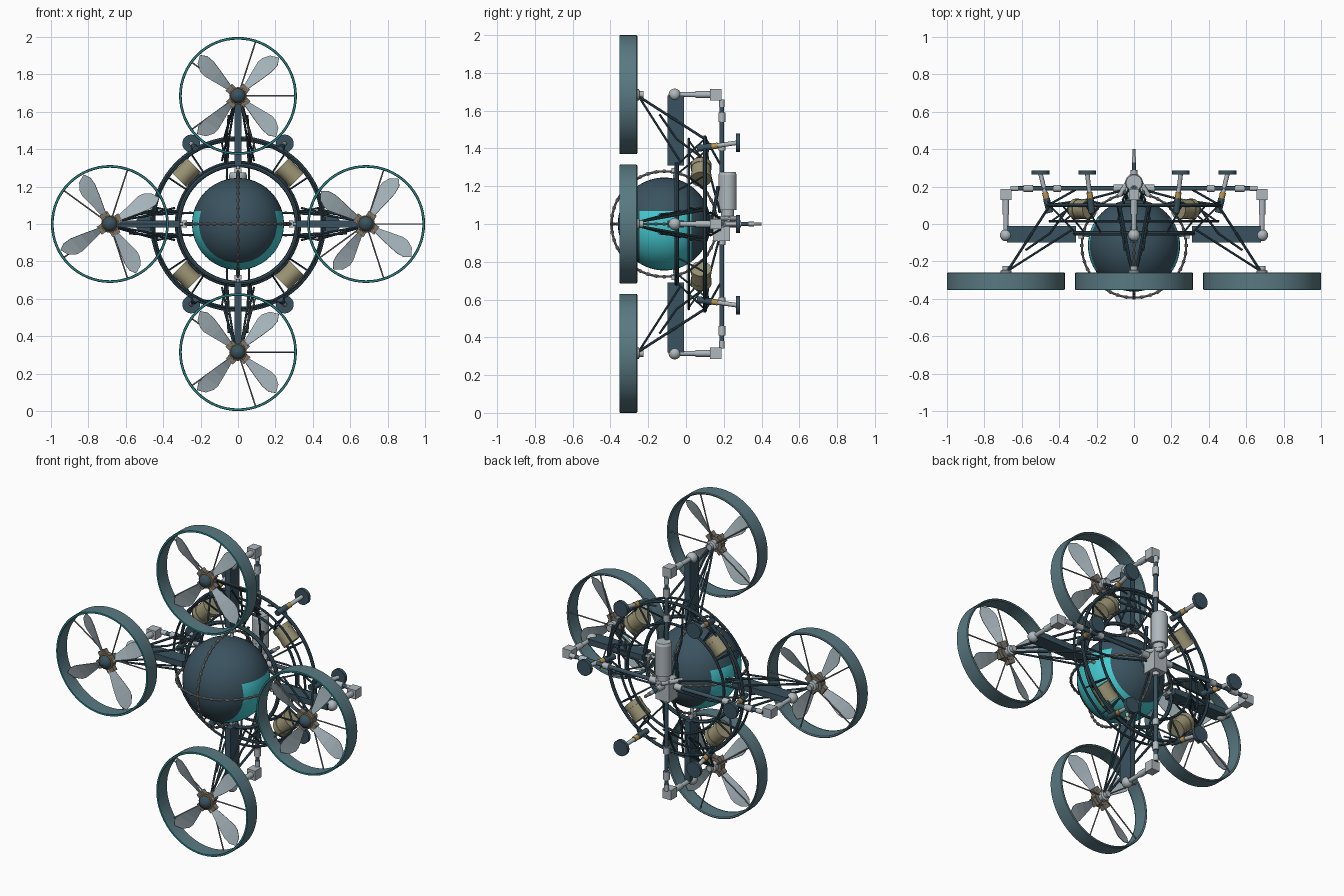
import bpy, bmesh, math
from mathutils import Vector, Matrix

if "Cube" in bpy.data.objects:
    bpy.data.objects.remove(bpy.data.objects["Cube"])

def mat(name, r, g, b):
    m = bpy.data.materials.new(name)
    m.diffuse_color = (r, g, b, 1)
    m.use_nodes = True
    m.node_tree.nodes["Principled BSDF"].inputs["Base Color"].default_value = m.diffuse_color
    return m

DARK = mat("dark slate", 0.042, 0.085, 0.115)
SHROUD = mat("shroud blue grey", 0.1, 0.19, 0.22)
TEAL = mat("window teal", 0.06, 0.6, 0.65)
TRIM = mat("trim teal", 0.03, 0.22, 0.235)
LIGHT = mat("light metal", 0.43, 0.48, 0.51)
BLADE = mat("blade grey", 0.38, 0.46, 0.5)
OLIVE = mat("olive tan", 0.32, 0.29, 0.17)
GOLD = mat("gold", 0.5, 0.3, 0.08)
WIRE = mat("wire grey", 0.24, 0.24, 0.24)
TAUPE = mat("taupe", 0.2, 0.175, 0.145)

def finish(name, bm, *mats):
    me = bpy.data.meshes.new(name)
    bmesh.ops.recalc_face_normals(bm, faces=bm.faces)
    bm.to_mesh(me)
    bm.free()
    for m in mats:
        me.materials.append(m)
    me.shade_smooth()
    me.set_sharp_from_angle(angle=math.radians(35))
    ob = bpy.data.objects.new(name, me)
    bpy.context.collection.objects.link(ob)
    return ob

def P(k, r, t, y):
    """Point on arm k: radial, tangential and depth position."""
    a = k * math.pi / 2
    c, s = math.cos(a), math.sin(a)
    return Vector((r * c - t * s, y, 1 + r * s + t * c))

def rod(bm, a, b, r, n=8, r2=None):
    a, b = Vector(a), Vector(b)
    d = b - a
    m = Matrix.Translation((a + b) / 2) @ d.to_track_quat('Z', 'Y').to_matrix().to_4x4()
    bmesh.ops.create_cone(bm, cap_ends=True, segments=n, radius1=r,
                          radius2=r if r2 is None else r2, depth=d.length, matrix=m)

def path(bm, pts, r):
    for a, b in zip(pts, pts[1:]):
        rod(bm, a, b, r)

def box(bm, loc, size, rot=0):
    m = Matrix.Translation(loc) @ Matrix.Rotation(rot, 4, 'Y') @ Matrix.Diagonal((*size, 1))
    bmesh.ops.create_cube(bm, size=1, matrix=m)

def ball(bm, loc, r):
    bmesh.ops.create_uvsphere(bm, u_segments=20, v_segments=12, radius=r,
                              matrix=Matrix.Translation(loc))

def lathe(bm, prof, c, n=32, closed=False, rot=None):
    """Spin (radius, depth) profile about the y axis through c."""
    rings = []
    for i in range(n):
        a = 2 * math.pi * i / n
        row = []
        for r, y in prof:
            v = Vector((r * math.cos(a), y, r * math.sin(a)))
            row.append(bm.verts.new((rot @ v if rot else v) + Vector(c)))
        rings.append(row)
    m = len(prof)
    for i in range(n):
        p, q = rings[i], rings[(i + 1) % n]
        for j in range(m if closed else m - 1):
            bm.faces.new((p[j], p[(j + 1) % m], q[(j + 1) % m], q[j]))

def torus(bm, R, r, c, n=64, rot=None):
    prof = [(R + r * math.cos(i * math.pi / 4), r * math.sin(i * math.pi / 4)) for i in range(8)]
    lathe(bm, prof, c, n, True, rot)

# Cabin sphere with side windows
C = Vector((0, -0.115, 1))
bm = bmesh.new()
bmesh.ops.create_uvsphere(bm, u_segments=48, v_segments=32, radius=0.246,
                          matrix=Matrix.Translation(C) @ Matrix.Rotation(math.pi / 2, 4, 'X'))
for co, no in (((0, -0.245, 0), (0, 1, 0)), ((0, 0.03, 0), (0, 1, 0)), ((0, 0, 1.07), (0, 0, 1))):
    bmesh.ops.bisect_plane(bm, geom=bm.verts[:] + bm.edges[:] + bm.faces[:],
                           plane_co=co, plane_no=no, dist=1e-4)
for f in bm.faces:
    c = f.calc_center_median()
    f.material_index = int(-0.245 < c.y < 0.03 and c.z < 1.07)
finish("cabin_sphere", bm, DARK, TEAL)

# Wire guards around the cabin, with small beads
bm = bmesh.new()
for axis in 'XZ':
    rot = Matrix.Rotation(math.pi / 2, 3, axis)
    torus(bm, 0.279, 0.006, C, 64, rot)
    for i in range(40):
        a = i * math.tau / 40
        d = rot @ Vector((math.cos(a), 0, math.sin(a)))
        t = rot @ Vector((-math.sin(a), 0, math.cos(a)))
        rod(bm, C + d * 0.279 - t * 0.007, C + d * 0.279 + t * 0.007, 0.009)
finish("cabin_guard", bm, WIRE)

# Ring frame with diagonal lacing
bm = bmesh.new()
for R, y, r in ((0.315, -0.05, 0.012), (0.46, 0.1, 0.01), (0.45, 0.015, 0.007), (0.33, 0.1, 0.008)):
    torus(bm, R, r, (0, y, 1))
for i in range(16):
    k = (i + 0.5) / 4
    path(bm, [P(k, 0.315, 0, -0.05), P(k, 0.46, 0, 0.1), P(k, 0.33, 0, 0.1), P(k, 0.45, 0, 0.015)], 0.005)
finish("ring_frame", bm, DARK)

# Arms: fin, struts and rear drive shaft
fins, struts, metal = bmesh.new(), bmesh.new(), bmesh.new()
for k in range(4):
    rot = -k * math.pi / 2
    box(fins, P(k, 0.495, 0, -0.055), (0.37, 0.088, 0.036), rot)
    rod(struts, P(k, 0.07, 0, 0.19), P(k, 0.66, 0, 0.19), 0.012, 12)
    for s in (-1, 1):
        hub = P(k, 0.675, 0.012 * s, -0.25)
        rod(struts, hub, P(k, 0.45, 0.075 * s, 0.1), 0.007)
        rod(struts, hub, P(k, 0.33, 0.07 * s, -0.03), 0.006)
        path(struts, [P(k, 0.58, 0.05 * s, -0.14), P(k, 0.45, 0.06 * s, -0.05),
                      P(k, 0.34, 0.085 * s, 0.1)], 0.006)
        path(struts, [P(k, 0.46, 0.05 * s, 0.1), P(k, 0.25, 0.06 * s, 0.13),
                      P(k, 0.06, 0.03 * s, 0.18)], 0.006)
    rod(struts, P(k, 0.46, 0, 0.1), P(k, 0.3, 0, 0.19), 0.006)
    ball(metal, P(k, 0.685, 0, -0.06), 0.032)
    rod(metal, P(k, 0.685, 0, -0.06), P(k, 0.685, 0, 0.15), 0.013, 12)
    rod(metal, P(k, 0.685, 0, 0.05), P(k, 0.685, 0, 0.13), 0.018, 12)
    box(metal, P(k, 0.685, 0, 0.158), (0.06, 0.06, 0.055), rot)
    for a, b, r in ((0.62, 0.66, 0.014), (0.54, 0.59, 0.019), (0.39, 0.43, 0.019), (0.06, 0.11, 0.02)):
        rod(metal, P(k, a, 0, 0.19), P(k, b, 0, 0.19), r, 12)
    rod(metal, P(k, 0.24, 0, -0.06), P(k, 0.315, 0, -0.05), 0.01, 12)
    box(metal, P(k, 0.285, 0, -0.06), (0.024, 0.035, 0.035), rot)
finish("arm_fins", fins, DARK)
finish("arm_struts", struts, DARK)
finish("arm_joints", metal, LIGHT)

# Rotors: shroud, spokes, hub and four blades
shroud, trim, spokes, nose, gear, ring, collar, blades = (bmesh.new() for _ in range(8))
spin = (58, 47, 32, 47)
for k in range(4):
    c = P(k, 0.685, 0, 0)
    lathe(shroud, [(0.315, -0.347), (0.315, -0.262), (0.31, -0.258), (0.303, -0.262), (0.303, -0.347)],
          c, 64, True)
    lathe(trim, [(0.315, -0.347), (0.313, -0.352), (0.303, -0.352), (0.301, -0.347)], c, 64, True)
    lathe(nose, [(0, -0.35), (0.02, -0.346), (0.034, -0.335), (0.041, -0.318), (0.041, -0.29), (0, -0.29)], c, 24)
    torus(ring, 0.043, 0.004, c + Vector((0, -0.316, 0)), 24)
    lathe(collar, [(0, -0.275), (0.03, -0.275), (0.03, -0.25), (0.018, -0.245), (0.018, -0.225), (0, -0.225)], c, 16)
    rod(gear, c + Vector((0, -0.31, 0)), c + Vector((0, -0.278, 0)), 0.047, 16)
    for i in range(5):
        a = i * math.tau / 5
        d = Vector((math.cos(a), 0, math.sin(a)))
        rod(spokes, c + d * 0.02 + Vector((0, -0.265, 0)), c + d * 0.306 + Vector((0, -0.275, 0)), 0.004)
    for i in range(4):
        a = math.radians(spin[k]) + i * math.pi / 2
        d, t = Vector((math.cos(a), 0, math.sin(a))), Vector((-math.sin(a), 0, math.cos(a)))
        box(gear, c + d * 0.05 + Vector((0, -0.297, 0)), (0.035, 0.03, 0.05), -a)
        # blade widens outward, then is cut obliquely to a pointed tip
        rows = []
        for r1, r2, w, p in ((0.05, 0.05, 0.014, 36), (0.1, 0.1, 0.025, 30), (0.16, 0.155, 0.038, 25),
                             (0.22, 0.205, 0.048, 20), (0.265, 0.235, 0.045, 17), (0.298, 0.275, 0.022, 15)):
            q = math.radians(p)
            off = t * w * math.cos(q) + Vector((0, w * math.sin(q), 0))
            o = c + Vector((0, -0.303, 0))
            rows.append([blades.verts.new(o + d * r1 - off), blades.verts.new(o + d * r2 + off)])
        for u, v in zip(rows, rows[1:]):
            blades.faces.new((u[0], u[1], v[1], v[0]))
finish("rotor_shrouds", shroud, SHROUD)
finish("rotor_trim", trim, TRIM)
finish("rotor_spokes", spokes, WIRE)
finish("rotor_noses", nose, DARK)
finish("rotor_gears", gear, TAUPE)
finish("rotor_hub_rings", ring, GOLD)
finish("rotor_collars", collar, LIGHT)
ob = finish("rotor_blades", blades, BLADE)
ob.data.shade_flat()
sol = ob.modifiers.new("thickness", 'SOLIDIFY')
sol.thickness = 0.004
sol.offset = 0

# Canisters set across the frame diagonals
can = bmesh.new()
for i in range(4):
    k = i + 0.5
    rod(can, P(k, 0.39, -0.055, 0.08), P(k, 0.39, 0.055, 0.08), 0.052, 24)
    for t in (-0.04, 0.04):
        rod(can, P(k, 0.39, t - 0.015, 0.08), P(k, 0.39, t + 0.015, 0.08), 0.055, 24)
finish("canisters", can, OLIVE)

# Rear pads on stalks
pad, stalk, sleeve = bmesh.new(), bmesh.new(), bmesh.new()
for x, z in ((0.5, 0), (-0.5, 0), (0.25, 0.43), (-0.25, 0.43), (0.25, -0.43), (-0.25, -0.43)):
    a = Vector((x * 0.9, 0.06, 1 + z * 0.93))
    b = Vector((x, 0.27, 1 + z))
    rod(pad, (x, 0.265, 1 + z), (x, 0.285, 1 + z), 0.048, 24)
    rod(stalk, a.lerp(b, 0.5), b, 0.012, 12)
    rod(sleeve, a.lerp(b, 0.36), a.lerp(b, 0.52), 0.016, 12)
    rod(pad, a, a.lerp(b, 0.37), 0.018, 12)
    for e in (-0.09, 0.09):
        t = Vector((-z, 0, x)).normalized() * e
        rod(pad, a.lerp(b, 0.3), Vector((x * 0.85, 0.1, 1 + z * 0.85)) + t, 0.005)
finish("rear_pads", pad, DARK)
finish("pad_stalks", stalk, LIGHT)
finish("pad_sleeves", sleeve, GOLD)

# Rear gearbox, tank and tail shaft
bm = bmesh.new()
box(bm, (0, 0.187, 0.975), (0.09, 0.09, 0.13))
rod(bm, (0, 0.22, 1.075), (0, 0.22, 1.26), 0.048, 24)
rod(bm, (0, 0.22, 1.26), (0, 0.22, 1.275), 0.048, 24, 0.042)
rod(bm, (0, 0.22, 1.03), (0, 0.22, 1.075), 0.035, 24)
for s in (-1, 1):
    rod(bm, (0.08 * s, 0.15, 1.03), (0.01 * s, 0.26, 1.03), 0.013, 12)
rod(bm, (0, 0.23, 1), (0, 0.29, 1), 0.018, 16)
rod(bm, (0, 0.33, 1), (0, 0.36, 1), 0.012, 12)
finish("gearbox_and_tank", bm, LIGHT)
bm = bmesh.new()
rod(bm, (0, 0.36, 1), (0, 0.4, 1), 0.009, 12)
finish("tail_tip", bm, WIRE)
bm = bmesh.new()
rod(bm, (0, 0.28, 1), (0, 0.35, 1), 0.011, 12)
rod(bm, (0, 0.1, 1), (0, 0.16, 1), 0.06, 24, 0.04)
for s in (-1, 1):
    rod(bm, (0.04 * s, 0.14, 1.02), (0.05 * s, 0.17, 1.2), 0.01)
finish("tail_shaft", bm, DARK)
